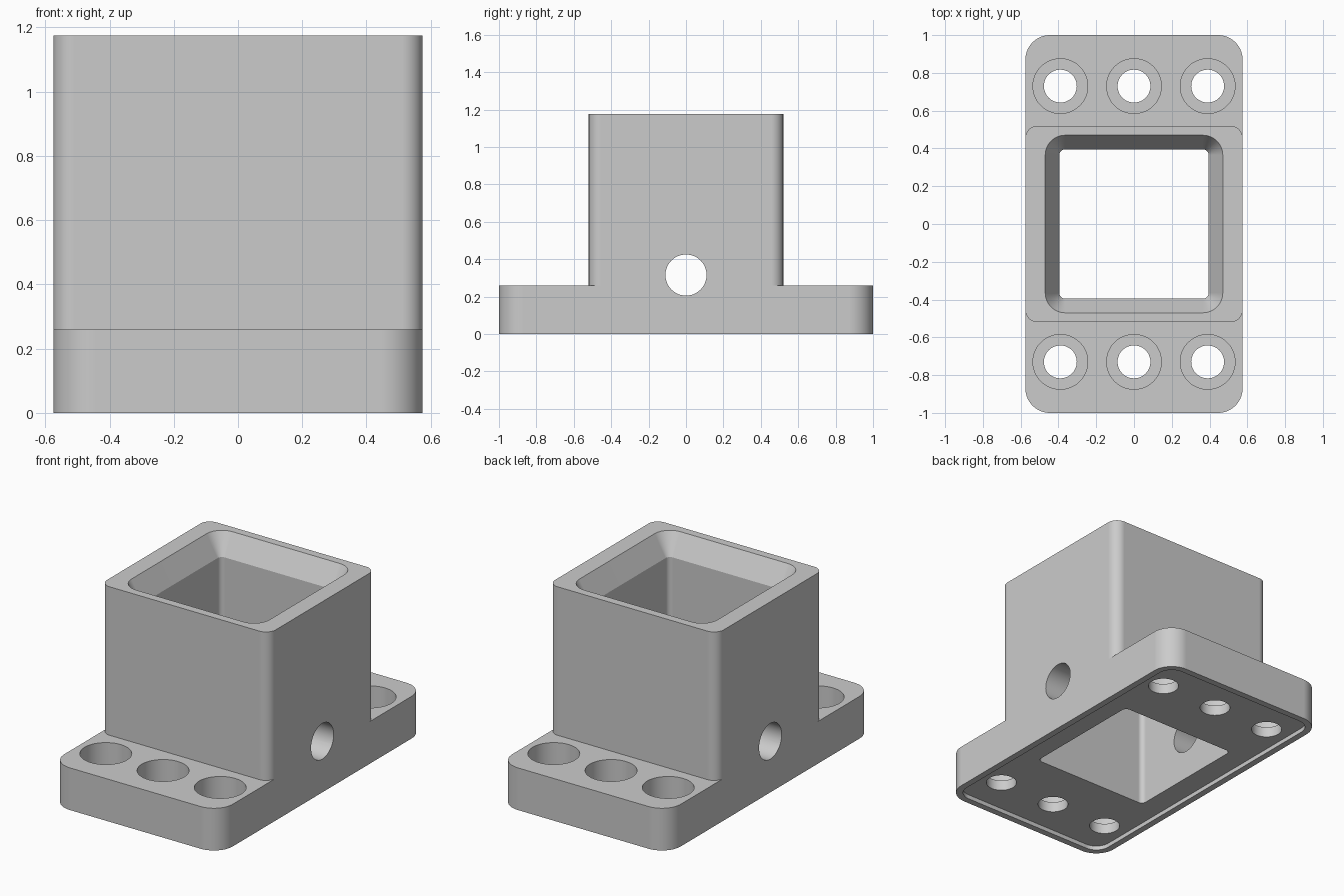
import bpy, bmesh
from math import sin, cos, pi, radians
from mathutils import Matrix, Vector

default = bpy.data.objects.get("Cube")
if default:
    bpy.data.objects.remove(default, do_unlink=True)

grey = bpy.data.materials.new("plain grey")
grey.use_nodes = True
colour = (0.6, 0.6, 0.6, 1)
grey.diffuse_color = colour
grey.node_tree.nodes["Principled BSDF"].inputs["Base Color"].default_value = colour


def add_object(name, bm):
    bmesh.ops.recalc_face_normals(bm, faces=bm.faces)
    mesh = bpy.data.meshes.new(name)
    bm.to_mesh(mesh)
    bm.free()
    mesh.materials.append(grey)
    obj = bpy.data.objects.new(name, mesh)
    bpy.context.collection.objects.link(obj)
    return obj


def rounded_block(name, sections, steps=14):
    """Loft rounded rectangles given as (half x, half y, corner radius, z)."""
    bm = bmesh.new()
    rings = []
    for hx, hy, r, z in sections:
        ring = []
        for corner, (sx, sy) in enumerate(((1, 1), (-1, 1), (-1, -1), (1, -1))):
            for i in range(steps + 1):
                a = (corner + i / steps) * pi / 2
                ring.append(bm.verts.new((sx * (hx - r) + r * cos(a),
                                          sy * (hy - r) + r * sin(a), z)))
        rings.append(ring)
    for low, high in zip(rings, rings[1:]):
        for i in range(len(low)):
            j = (i + 1) % len(low)
            bm.faces.new((low[i], low[j], high[j], high[i]))
    bm.faces.new(rings[0][::-1])
    bm.faces.new(rings[-1])
    return add_object(name, bm)


def rod(name, radius, length, centre, turn=None):
    bm = bmesh.new()
    place = Matrix.Translation(Vector(centre)) @ (turn or Matrix())
    bmesh.ops.create_cone(bm, cap_ends=True, segments=48, radius1=radius,
                          radius2=radius, depth=length, matrix=place)
    return add_object(name, bm)


def combine(target, tool, operation):
    mod = target.modifiers.new(operation, "BOOLEAN")
    mod.operation = operation
    mod.solver = "EXACT"
    mod.object = tool
    tool.hide_render = True
    with bpy.context.temp_override(object=target, active_object=target):
        bpy.ops.object.modifier_apply(modifier=mod.name)
    bpy.data.objects.remove(tool, do_unlink=True)


# Flange plate and square tower
W, BASE, TOP = 0.575, 0.26, 1.175
bracket = rounded_block("socket_bracket", [(W, 1, 0.13, 0), (W, 1, 0.13, BASE)])
tower = rounded_block("tower", [(W, 0.52, 0.065, 0.1), (W, 0.52, 0.065, TOP)])
combine(bracket, tower, "UNION")

# Square bore with a flared mouth
bore = rounded_block("bore", [
    (0.395, 0.395, 0.03, -0.1), (0.395, 0.395, 0.03, TOP - 0.13),
    (0.47, 0.47, 0.105, TOP), (0.47, 0.47, 0.105, TOP + 0.1)])
combine(bracket, bore, "DIFFERENCE")

# Shallow recess under the flange
recess = rounded_block("recess", [(W - 0.04, 0.96, 0.09, -0.1), (W - 0.04, 0.96, 0.09, 0.026)])
combine(bracket, recess, "DIFFERENCE")

# Counterbored screw holes
for y in (-0.73, 0.73):
    for x in (-0.39, 0, 0.39):
        combine(bracket, rod("screw_hole", 0.087, 1, (x, y, 0)), "DIFFERENCE")
        combine(bracket, rod("counterbore", 0.145, 0.4, (x, y, 0.29)), "DIFFERENCE")

# Cross pin hole through both side walls
pin = rod("pin_hole", 0.11, 2, (0, 0, 0.315), Matrix.Rotation(pi / 2, 4, "Y"))
combine(bracket, pin, "DIFFERENCE")

# Smooth rounded corners, crisp edges
bpy.ops.object.select_all(action="DESELECT")
bracket.select_set(True)
bpy.context.view_layer.objects.active = bracket
bpy.ops.object.shade_smooth_by_angle(angle=radians(25))
normals = bracket.modifiers.new("flat_face_normals", "WEIGHTED_NORMAL")
normals.keep_sharp = True
